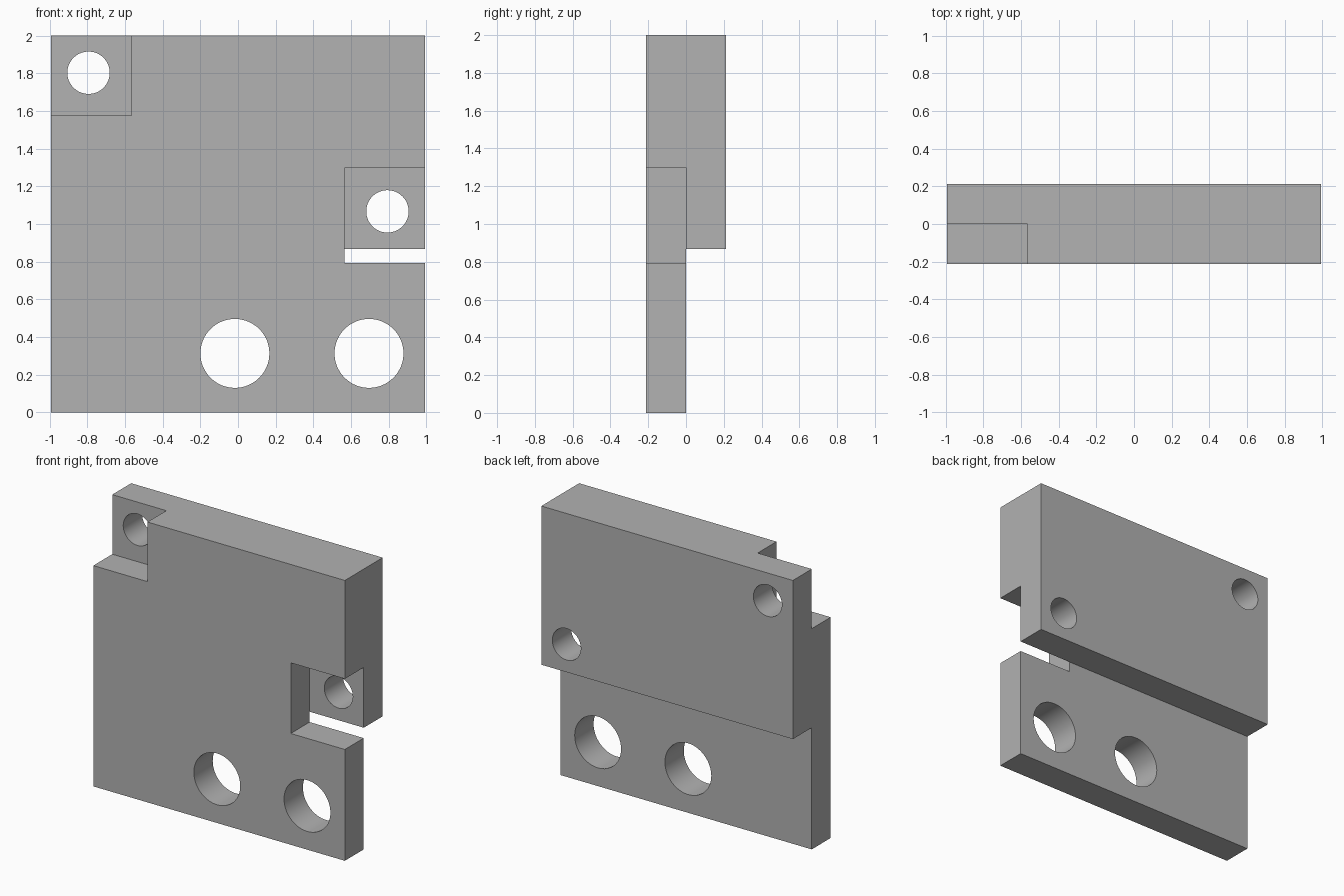
import bpy
import bmesh
import math
from mathutils import Vector

if "Cube" in bpy.data.objects:
    bpy.data.objects.remove(bpy.data.objects["Cube"], do_unlink=True)

HALF_W, HALF_D, TOP = 0.9925, 0.213, 2.0
BLOCK_BOTTOM = 0.868
POCKET_X = 0.5655


def slab(name, outline, y0, y1):
    """Extrude a closed (x, z) outline from y0 to y1."""
    bm = bmesh.new()
    face = bm.faces.new([bm.verts.new((x, y0, z)) for x, z in outline])
    extruded = bmesh.ops.extrude_face_region(bm, geom=[face])["geom"]
    verts = [v for v in extruded if isinstance(v, bmesh.types.BMVert)]
    bmesh.ops.translate(bm, verts=verts, vec=Vector((0, y1 - y0, 0)))
    bmesh.ops.recalc_face_normals(bm, faces=bm.faces)
    mesh = bpy.data.meshes.new(name)
    bm.to_mesh(mesh)
    bm.free()
    obj = bpy.data.objects.new(name, mesh)
    bpy.context.collection.objects.link(obj)
    return obj


def circle(x, z, radius, sides=64):
    angles = [2 * math.pi * i / sides for i in range(sides)]
    return [(x + radius * math.cos(a), z + radius * math.sin(a)) for a in angles]


def combine(target, tool, operation):
    """Apply a boolean to the target and discard the tool."""
    mod = target.modifiers.new("Boolean", "BOOLEAN")
    mod.operation = operation
    mod.solver = "EXACT"
    mod.object = tool
    bpy.ops.object.select_all(action="DESELECT")
    bpy.context.view_layer.objects.active = target
    target.select_set(True)
    bpy.ops.object.modifier_apply(modifier=mod.name)
    bpy.data.objects.remove(tool, do_unlink=True)


# Front plate, with a corner pocket and a side notch
bracket = slab("mounting_plate", [
    (-HALF_W, 0), (HALF_W, 0), (HALF_W, 0.794), (POCKET_X, 0.794),
    (POCKET_X, 1.298), (HALF_W, 1.298), (HALF_W, TOP),
    (-POCKET_X, TOP), (-POCKET_X, 1.575), (-HALF_W, 1.575)], -HALF_D, 0)

# Thicker upper block on the back
block = slab("back_block", [
    (-HALF_W, BLOCK_BOTTOM), (HALF_W, BLOCK_BOTTOM),
    (HALF_W, TOP), (-HALF_W, TOP)], 0, HALF_D)
combine(bracket, block, "UNION")

# Two small screw holes and two large through holes
for x, z, radius in [(-0.7935, 1.803, 0.1125), (0.7935, 1.067, 0.1125),
                     (-0.0165, 0.313, 0.183), (0.6955, 0.313, 0.183)]:
    cutter = slab("hole_cutter", circle(x, z, radius), -0.5, 0.5)
    cutter.hide_render = True
    combine(bracket, cutter, "DIFFERENCE")

# Plain grey finish
grey = bpy.data.materials.new("plain_grey")
grey.use_nodes = True
colour = (0.445, 0.445, 0.445, 1)
grey.diffuse_color = colour
grey.node_tree.nodes["Principled BSDF"].inputs["Base Color"].default_value = colour
bracket.data.materials.clear()
bracket.data.materials.append(grey)

# Smooth hole walls with crisp edges elsewhere
bpy.ops.object.shade_smooth_by_angle(angle=math.radians(30))
